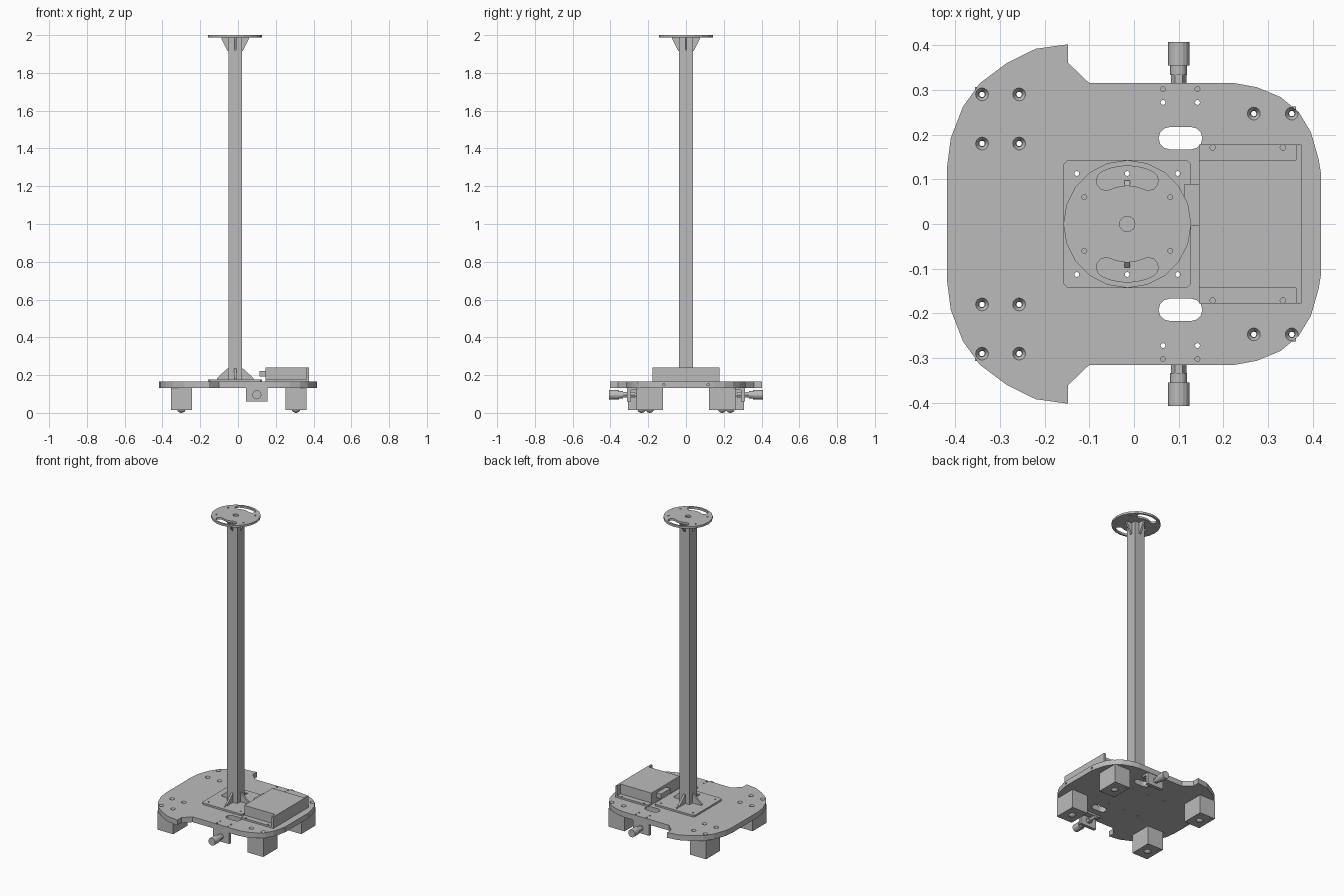
import bpy, bmesh
from math import sin, cos, pi, radians
from mathutils import Matrix, Vector

cube = bpy.data.objects.get("Cube")
if cube:
    bpy.data.objects.remove(cube, do_unlink=True)

grey = bpy.data.materials.new("plain grey")
grey.use_nodes = True
grey.diffuse_color = (0.5, 0.5, 0.5, 1)
grey.node_tree.nodes["Principled BSDF"].inputs["Base Color"].default_value = (0.5, 0.5, 0.5, 1)

POST_X = -0.015      # centre line of post, disc and foot plate
DECK_LOW, DECK_TOP = 0.133, 0.167


def finish(name, bm):
    bmesh.ops.recalc_face_normals(bm, faces=bm.faces)
    mesh = bpy.data.meshes.new(name)
    bm.to_mesh(mesh)
    bm.free()
    mesh.materials.append(grey)
    obj = bpy.data.objects.new(name, mesh)
    bpy.context.collection.objects.link(obj)
    return obj


def add_prism(bm, points, low, high, axis="z"):
    """Extrude a 2D outline along an axis."""
    place = {"x": lambda a, b, c: (c, a, b),
             "y": lambda a, b, c: (a, c, b),
             "z": lambda a, b, c: (a, b, c)}[axis]
    face = bm.faces.new([bm.verts.new(place(a, b, low)) for a, b in points])
    out = bmesh.ops.extrude_face_region(bm, geom=[face])
    moved = [v for v in out["geom"] if isinstance(v, bmesh.types.BMVert)]
    bmesh.ops.translate(bm, verts=moved, vec=Vector(place(0, 0, high - low)))


def prism(name, points, low, high, axis="z"):
    bm = bmesh.new()
    add_prism(bm, points, low, high, axis)
    return finish(name, bm)


def box(name, x, y, z):
    return prism(name, [(x[0], y[0]), (x[1], y[0]), (x[1], y[1]), (x[0], y[1])], *z)


def circle(cx, cy, r, sides=16, start=0.0):
    return [(cx + r * cos(start + 2 * pi * i / sides),
             cy + r * sin(start + 2 * pi * i / sides)) for i in range(sides)]


def arc(cx, cy, r, a0, a1, steps=6):
    return [(cx + r * cos(radians(a0 + (a1 - a0) * i / steps)),
             cy + r * sin(radians(a0 + (a1 - a0) * i / steps))) for i in range(steps + 1)]


def cut(obj, outlines, low, high, axis="z"):
    """Cut a set of separate outlines through an object."""
    bm = bmesh.new()
    for outline in outlines:
        add_prism(bm, outline, low, high, axis)
    cut_with(obj, finish("cutter", bm))


def cut_with(obj, cutter):
    cutter.hide_render = True
    mod = obj.modifiers.new("cut", "BOOLEAN")
    mod.operation, mod.solver, mod.object = "DIFFERENCE", "EXACT", cutter
    bpy.context.view_layer.objects.active = obj
    bpy.ops.object.modifier_apply(modifier=mod.name)
    bpy.data.objects.remove(cutter, do_unlink=True)


def both(points):
    return [(x, s * y) for x, y in points for s in (1, -1)]


# Deck plate outline, mirrored front to back
half = [(-0.418, 0.13), (-0.41, 0.192), (-0.383, 0.262), (-0.345, 0.315), (-0.285, 0.36),
        (-0.22, 0.392), (-0.148, 0.402), (-0.148, 0.361), (-0.10, 0.315), (0.226, 0.315),
        (0.275, 0.306), (0.328, 0.284), (0.369, 0.25), (0.396, 0.205), (0.413, 0.145), (0.418, 0.116)]
deck = prism("deck_plate", half + [(x, -y) for x, y in reversed(half)], DECK_LOW, DECK_TOP)

# Screw, slot and foot-plate holes in the deck
caster_holes = both([(x, y) for x in (-0.34, -0.257) for y in (0.29, 0.18)]
                    + [(x, y) for x in (0.268, 0.353) for y in (0.247, 0.137)])
bracket_holes = both([(x, y) for x in (0.065, 0.142) for y in (0.302, 0.272)])
plate_holes = both([(POST_X + d, 0.113) for d in (-0.113, 0, 0.113)])
slots = [arc(0.128, y, 0.025, -90, 90) + arc(0.08, y, 0.025, 90, 270) for y in (0.192, -0.192)]
cut(deck, [circle(x, y, 0.007) for x, y in caster_holes]
    + [circle(x, y, 0.0055, 12) for x, y in bracket_holes + plate_holes] + slots, 0.1, 0.2)
bm = bmesh.new()
for x, y in caster_holes:
    bmesh.ops.create_cone(bm, cap_ends=True, segments=16, radius1=0.007, radius2=0.015,
                          depth=0.014, matrix=Matrix.Translation((x, y, DECK_TOP - 0.006)))
cut_with(deck, finish("countersinks", bm))
cut(deck, [circle(y, 0.15, 0.006, 12) for y in (0.117, -0.117)], 0.38, 0.45, "x")

# Caster blocks with a small ball underneath
for label, cx, cy in (("right", -0.3, 0.235), ("left", 0.307, 0.192)):
    for end, s in (("rear", 1), ("front", -1)):
        y = s * cy
        block = box(f"{end}_{label}_caster", (cx - 0.056, cx + 0.056), (y - 0.071, y + 0.071),
                    (0.014, DECK_LOW))
        cut(block, [circle(a, b, 0.006, 12) for a, b in caster_holes
                    if abs(a - cx) < 0.05 and abs(b - y) < 0.07], 0, 0.2)
        bm = bmesh.new()
        bmesh.ops.create_uvsphere(bm, u_segments=16, v_segments=10, radius=0.024,
                                  matrix=Matrix.Translation((cx, y, 0.024)))
        finish(f"{end}_{label}_caster_ball", bm)

# Foot plate with chamfered corners
w, c = 0.143, 0.01
plate = prism("foot_plate", [(POST_X + x, y) for x, y in (
    (w - c, -w), (w, c - w), (w, w - c), (w - c, w), (c - w, w), (-w, w - c), (-w, c - w), (c - w, -w))],
    DECK_TOP, 0.178)
cut(plate, [circle(x, y, 0.0055, 12) for x, y in plate_holes], 0.1, 0.2)

# Post and top disc with curved slots
box("post", (POST_X - 0.036, POST_X + 0.036), (-0.036, 0.036), (0.178, 1.987))
disc = prism("top_disc", circle(POST_X, 0, 0.143, 20), 1.987, 2.0)
holes = [circle(POST_X, 0, 0.017)]
holes += [circle(x, y, 0.0055, 12) for x, y in both([(POST_X - 0.096, 0.06), (POST_X + 0.096, 0.06)])]
for mid in (90, 270):
    ends = [(POST_X + 0.108 * cos(radians(mid + d)), 0.108 * sin(radians(mid + d))) for d in (26, -26)]
    holes.append(arc(POST_X, 0, 0.13, mid - 26, mid + 26)
                 + arc(*ends[0], 0.022, mid + 26, mid + 206)[1:-1]
                 + arc(POST_X, 0, 0.086, mid + 26, mid - 26)
                 + arc(*ends[1], 0.022, mid + 154, mid + 334)[1:-1])
cut(disc, holes, 1.95, 2.05)

# Triangular gussets at both ends of the post
for level, reach, base, tip in (("lower", 0.097, 0.178, 0.236), ("upper", 0.073, 1.987, 1.915)):
    lip = base + (0.006 if tip > base else -0.006)
    for i in range(4):
        gusset = prism(f"{level}_gusset_{i + 1}",
                       [(0.034, base), (reach, base), (reach, lip), (0.04, tip), (0.034, tip)],
                       -0.006, 0.006, "y")
        gusset.data.transform(Matrix.Translation((POST_X, 0, 0)) @ Matrix.Rotation(i * pi / 2, 4, "Z"))

# Control box: case, mounting flanges, end panel and plug
box("control_case", (0.145, 0.364), (-0.143, 0.143), (DECK_TOP, 0.241))
for name, s in (("rear_case_flange", 1), ("front_case_flange", -1)):
    flange = box(name, (0.145, 0.364), sorted((s * 0.143, s * 0.178)), (DECK_TOP, 0.178))
    cut(flange, [circle(x, s * 0.171, 0.006, 12) for x in (0.176, 0.333)], 0.15, 0.2)
box("case_end_panel", (0.363, 0.375), (-0.178, 0.178), (DECK_TOP, 0.241))
box("case_plug", (0.113, 0.146), (-0.005, 0.09), (0.193, 0.223))

# Spring plungers on angle brackets under the deck
PX, PZ = 0.1, 0.096
for end, s in (("rear", 1), ("front", -1)):
    top = box(f"{end}_bracket_flange", (0.042, 0.156), sorted((s * 0.256, s * 0.312)), (0.121, DECK_LOW))
    cut(top, [circle(x, y, 0.0055, 12) for x, y in bracket_holes if y * s > 0], 0.1, 0.2)
    box(f"{end}_bracket_wall", (0.042, 0.156), sorted((s * 0.292, s * 0.312)), (0.06, 0.122))
    for part, r, sides, y0, y1 in (("pin", 0.01, 16, 0.225, 0.27), ("nut", 0.018, 6, 0.27, 0.293),
                                   ("collar", 0.017, 6, 0.31, 0.333), ("neck", 0.019, 16, 0.333, 0.355),
                                   ("knob", 0.024, 16, 0.355, 0.407)):
        prism(f"{end}_plunger_{part}", circle(PX, PZ, r, sides), *sorted((s * y0, s * y1)), "y")
